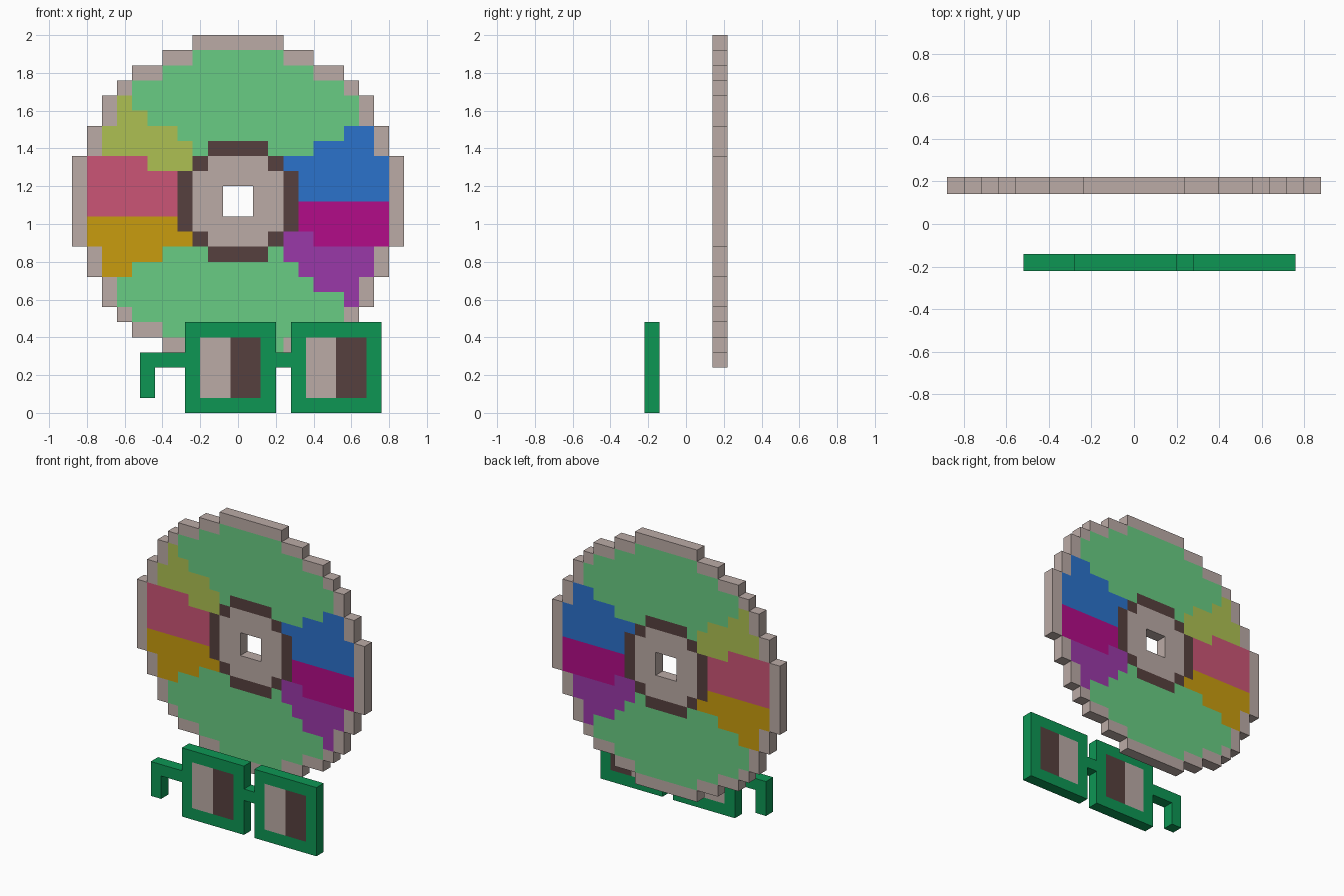
import bpy, bmesh

if "Cube" in bpy.data.objects:
    bpy.data.objects.remove(bpy.data.objects["Cube"])

CELL = 0.08


def srgb(r, g, b):
    def lin(c):
        c /= 255
        return c / 12.92 if c <= 0.04045 else ((c + 0.055) / 1.055) ** 2.4
    return (lin(r), lin(g), lin(b), 1)


COLOURS = {
    "warm_grey": (187, 171, 166), "dark_brown": (86, 64, 62),
    "light_green": (105, 204, 131), "lime": (173, 192, 82),
    "pink": (203, 85, 118), "orange": (200, 156, 14),
    "blue": (43, 114, 203), "magenta": (178, 12, 136),
    "purple": (154, 57, 168), "frame_green": (13, 150, 84),
}
MATS = {}
for name, rgb in COLOURS.items():
    MATS[name] = bpy.data.materials.new(name)
    MATS[name].diffuse_color = srgb(*rgb)


def plate(name, cells, x0, z0, y0, y1, wall):
    """Closed slab from {(column, row): colour}; walls only on open borders."""
    bm = bmesh.new()
    verts = {}
    used = sorted(set(cells.values()) | {wall})

    def v(i, k, y):
        if (i, k, y) not in verts:
            verts[i, k, y] = bm.verts.new((x0 + i * CELL, y, z0 + k * CELL))
        return verts[i, k, y]

    def face(points, colour):
        bm.faces.new([v(*p) for p in points]).material_index = used.index(colour)

    for (i, k), colour in cells.items():
        ring = [(i, k), (i + 1, k), (i + 1, k + 1), (i, k + 1)]
        face([(*p, y0) for p in ring], colour)
        face([(*p, y1) for p in reversed(ring)], colour)
        beside = [(i, k - 1), (i + 1, k), (i, k + 1), (i - 1, k)]
        for n, other in enumerate(beside):
            if other not in cells:
                a, b = ring[n], ring[(n + 1) % 4]
                face([(*b, y0), (*a, y0), (*a, y1), (*b, y1)], wall)
    bmesh.ops.recalc_face_normals(bm, faces=bm.faces)
    mesh = bpy.data.meshes.new(name)
    bm.to_mesh(mesh)
    bm.free()
    for c in used:
        mesh.materials.append(MATS[c])
    obj = bpy.data.objects.new(name, mesh)
    bpy.context.collection.objects.link(obj)


# Disc: stepped round layers, as half widths from the first row to the middle
disc = {}


def paint_round(first_row, halves, colour):
    for n, half in enumerate(halves):
        for row in (first_row + n, 21 - first_row - n):
            for i in range(-half, half):
                if colour:
                    disc[i, 21 - row] = colour
                else:
                    disc.pop((i, 21 - row), None)


def paint_sector(first_row, reach, colour):
    """Recolour green cells outward from each row's start column."""
    for n, start in enumerate(reach):
        k = 21 - first_row - n
        columns = range(start, 11) if start > 0 else range(-11, start)
        for i in columns:
            if disc.get((i, k), "warm_grey") != "warm_grey":
                disc[i, k] = colour


paint_round(0, [3, 5, 7, 8, 9, 9, 10, 10, 11, 11, 11], "warm_grey")
paint_round(1, [3, 5, 7, 8, 8, 9, 9, 10, 10, 10], "light_green")
# Rainbow reflections on the left and right
paint_sector(4, [-7, -6, -4, -3, -3], "lime")
paint_sector(8, [-6, -4, -4, -4], "pink")
paint_sector(12, [-4, -3, -5, -7], "orange")
paint_sector(6, [7, 5, 3, 4, 4], "blue")
paint_sector(13, [3, 3, 4, 5, 7], "purple")
paint_sector(11, [4, 4, 5], "magenta")
# Dark ring, hub and centre hole
paint_round(7, [2, 3, 4, 4], "dark_brown")
paint_round(8, [2, 3, 3], "warm_grey")
paint_round(10, [1], None)
plate("disc", disc, 0, 0.24, 0.14, 0.22, "warm_grey")

# Glasses: arm, bridge, two frames with split lenses
glasses = {}


def paint_box(i0, i1, k0, k1, colour):
    for i in range(i0, i1):
        for k in range(k0, k1):
            glasses[i, k] = colour


paint_box(0, 10, 3, 4, "frame_green")   # arm and bridge
paint_box(0, 1, 1, 4, "frame_green")    # ear hook
for left in (3, 10):
    paint_box(left, left + 6, 0, 6, "frame_green")
    paint_box(left + 1, left + 3, 1, 5, "warm_grey")
    paint_box(left + 3, left + 5, 1, 5, "dark_brown")
plate("glasses", glasses, -0.52, 0, -0.22, -0.14, "frame_green")

for m in bpy.data.materials:
    if m.users and not m.is_grease_pencil:
        m.use_nodes = True
        m.node_tree.nodes["Principled BSDF"].inputs["Base Color"].default_value = m.diffuse_color
